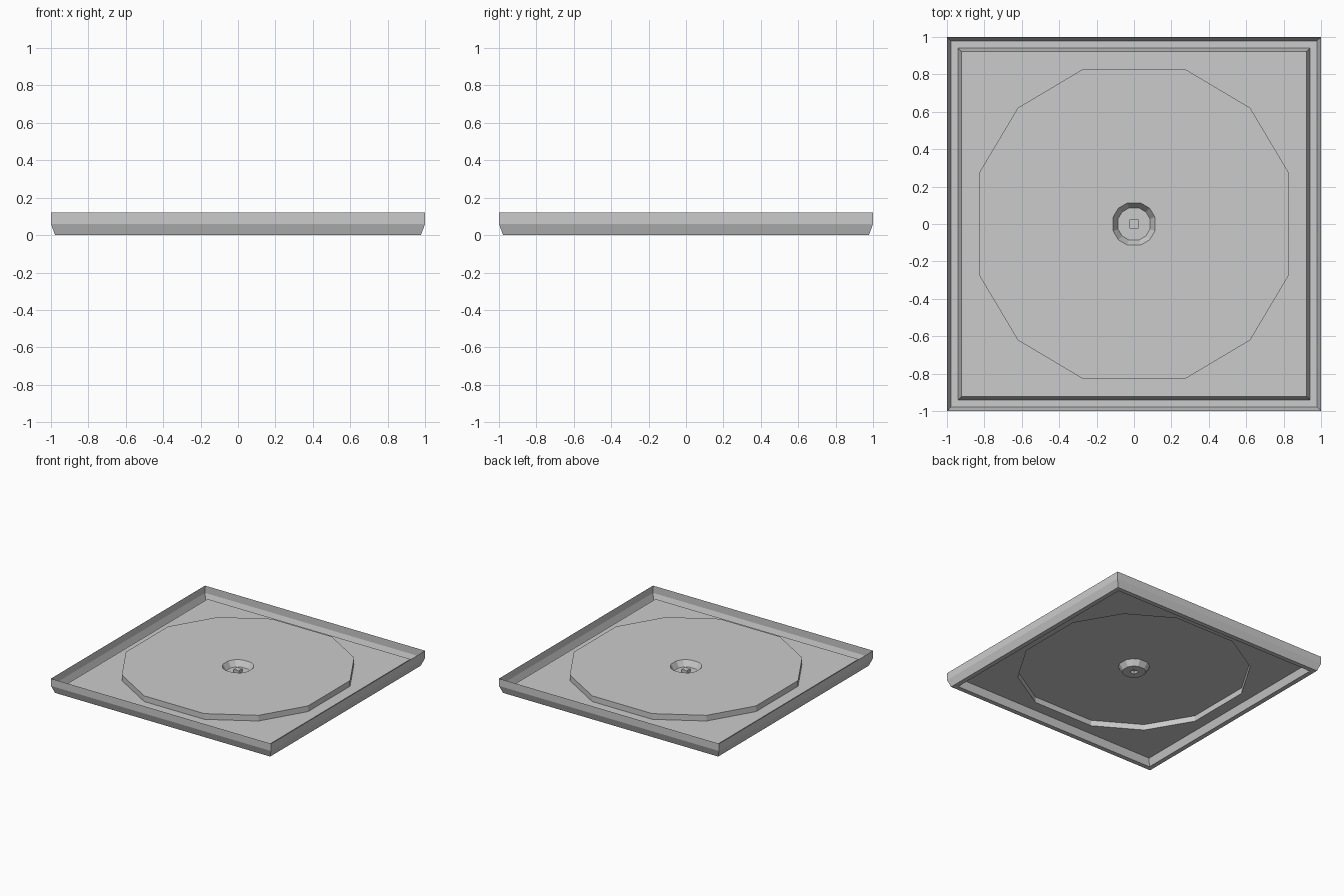
import bpy, bmesh

if "Cube" in bpy.data.objects:
    bpy.data.objects.remove(bpy.data.objects["Cube"])

# Single flat colour
grey = bpy.data.materials.new("light grey")
grey.diffuse_color = (0.6, 0.6, 0.6, 1.0)
grey.use_nodes = True
grey.node_tree.nodes["Principled BSDF"].inputs["Base Color"].default_value = grey.diffuse_color


def square(r, z):
    """Square ring of half-width r, as four corners."""
    return [(-r, -r, z), (r, -r, z), (r, r, z), (-r, r, z)]


def twelve_sided(r, z):
    """Twelve-sided ring whose flat sides lie r from the centre."""
    a, b = 0.33 * r, 0.75 * r
    quarter = [(r, a), (b, b), (a, r)]
    ring = []
    for _ in range(4):
        ring += [(x, y, z) for x, y in quarter]
        quarter = [(-y, x) for x, y in quarter]
    return ring


def sheet(name, rings, cap=False, hole=None):
    """Folded sheet through rings from outside in, then capped or ended at a hole."""
    bm = bmesh.new()
    loops = [[bm.verts.new(p) for p in ring] for ring in rings]
    for outer, inner in zip(loops, loops[1:]):
        n = len(outer)
        for i in range(n):
            j = (i + 1) % n
            bm.faces.new((outer[i], outer[j], inner[j], inner[i]))
    if cap:
        bm.faces.new(loops[-1])
    if hole:
        # Flat face between the last ring and a hole with another corner count
        last = loops[-1]
        inner = [bm.verts.new(p) for p in hole]
        edges = []
        for loop in (last, inner):
            for i, v in enumerate(loop):
                w = loop[(i + 1) % len(loop)]
                edges.append(bm.edges.get((v, w)) or bm.edges.new((v, w)))
        bmesh.ops.triangle_fill(bm, edges=edges, use_beauty=True, normal=(0, 0, 1))
        bm.normal_update()
        for f in bm.faces:
            if f.normal.z < -0.99:
                f.normal_flip()
    mesh = bpy.data.meshes.new(name)
    bm.to_mesh(mesh)
    bm.free()
    mesh.materials.append(grey)
    obj = bpy.data.objects.new(name, mesh)
    bpy.context.collection.objects.link(obj)
    return obj


PLATE, DISC, FLOOR, KNOB = 0.06, 0.107, 0.06, 0.085

# Upright rim, bevelled foot, flat gutter, step up to the square plate
sheet("tray_rim_and_plate",
      [square(1.0, 0.12), square(1.0, 0.06), square(0.978, 0.0),
       square(0.94, 0.0), square(0.922, PLATE)],
      hole=twelve_sided(0.828, PLATE))

# Raised twelve-sided disc with a sunken bowl
sheet("raised_disc_and_bowl",
      [twelve_sided(0.828, PLATE), twelve_sided(0.828, DISC),
       twelve_sided(0.112, DISC), twelve_sided(0.085, FLOOR)],
      hole=square(0.024, FLOOR))

# Small square knob in the bowl, hollow from below
sheet("centre_knob", [square(0.024, FLOOR), square(0.024, KNOB)], cap=True)
